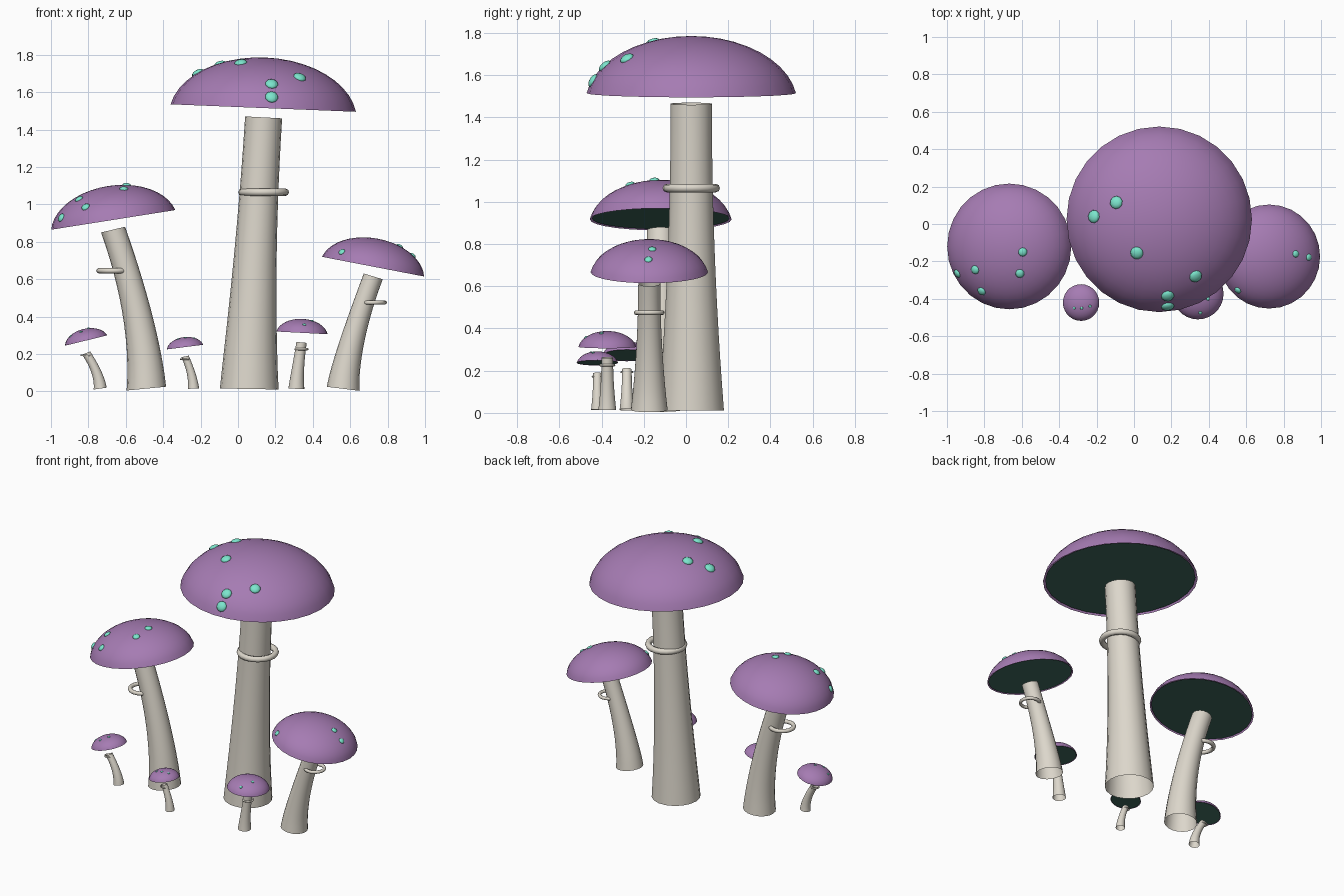
import bpy, bmesh
from math import sin, cos, pi, radians
from mathutils import Vector, Matrix
from mathutils.bvhtree import BVHTree

if "Cube" in bpy.data.objects:
    bpy.data.objects.remove(bpy.data.objects["Cube"])


def material(name, r, g, b):
    m = bpy.data.materials.new(name)
    m.diffuse_color = (r, g, b, 1)
    m.use_nodes = True
    m.node_tree.nodes["Principled BSDF"].inputs["Base Color"].default_value = m.diffuse_color
    return m


STEM = material("stem_cream", 0.72, 0.68, 0.60)
CAP = material("cap_purple", 0.38, 0.20, 0.45)
GILL = material("gill_green", 0.05, 0.14, 0.11)
SPOT = material("spot_mint", 0.20, 0.79, 0.61)


def finish(bm, name, mat):
    me = bpy.data.meshes.new(name)
    for f in bm.faces:
        f.smooth = True
    bm.to_mesh(me)
    me.materials.append(mat)
    ob = bpy.data.objects.new(name, me)
    bpy.context.collection.objects.link(ob)
    return ob


def loft(rings, segs, pole=None):
    """Skin circles given as (centre, radius, tilt about y); optional end pole."""
    bm = bmesh.new()
    loops = []
    for c, r, tilt in rings:
        rot = Matrix.Rotation(tilt, 3, 'Y')
        loops.append([bm.verts.new(c + rot @ Vector((r * cos(2 * pi * i / segs),
                                                     r * sin(2 * pi * i / segs), 0)))
                      for i in range(segs)])
    for a, b in zip(loops, loops[1:]):
        for i in range(segs):
            j = (i + 1) % segs
            bm.faces.new((a[i], a[j], b[j], b[i]))
    if pole is not None:
        top = bm.verts.new(pole)
        for i in range(segs):
            bm.faces.new((loops[-1][i], loops[-1][(i + 1) % segs], top))
    bm.normal_update()
    return bm


def mushroom(name, y, base, top, radii, tilts, bend, cap, ring, spots, spot_r):
    # curved, flared open stem
    t0, t1 = (radians(a) for a in tilts)
    rings = []
    for k in range(13):
        t = k / 12
        c = Vector((base[0] + (top[0] - base[0]) * t ** bend, y,
                    base[1] + (top[1] - base[1]) * t))
        rings.append((c, radii[1] + (radii[0] - radii[1]) * (1 - t) ** 2,
                      t0 + (t1 - t0) * t))
    bm = loft(rings, 18)
    finish(bm, name + "_stem", STEM)
    bm.free()

    # stem ring
    ring_z, outer, tube = ring
    bpy.ops.mesh.primitive_torus_add(location=(top[0], y, ring_z), major_segments=20,
                                     minor_segments=8, major_radius=outer - tube,
                                     minor_radius=tube)
    ob = bpy.context.object
    ob.name = name + "_stem_ring"
    ob.data.materials.append(STEM)
    bpy.ops.object.shade_smooth()

    # domed cap
    cx, cz, R, tilt = cap
    tilt = radians(tilt)
    c = Vector((cx, y, cz))
    up = Vector((sin(tilt), 0, cos(tilt)))
    h, end = 0.545 * R, radians(81)
    rings = []
    for k in range(10):
        a = end * (1 - k / 10)
        z = h * (cos(a) - cos(end)) / (1 - cos(end))
        rings.append((c + up * z, R * sin(a) / sin(end), tilt))
    bm = loft(rings, 28, c + up * h)
    tree = BVHTree.FromBMesh(bm)
    finish(bm, name + "_cap", CAP)
    bm.free()

    # flat gills just inside the rim
    g = c + up * 0.015 * R
    bm = loft([(g, 0.97 * R, tilt)], 28, g)
    bmesh.ops.reverse_faces(bm, faces=bm.faces)
    finish(bm, name + "_gills", GILL)
    bm.free()

    # flattened spots dropped onto the cap
    bm = bmesh.new()
    for sx, sy in spots:
        hit, n, _, _ = tree.ray_cast(Vector((sx, sy, 3)), Vector((0, 0, -1)))
        if hit is None:
            continue
        m = (Matrix.Translation(hit) @ n.to_track_quat('Z', 'Y').to_matrix().to_4x4()
             @ Matrix.Diagonal((1, 1, 0.5, 1)))
        bmesh.ops.create_uvsphere(bm, u_segments=10, v_segments=6, radius=spot_r, matrix=m)
    finish(bm, name + "_spots", SPOT)
    bm.free()


# three large mushrooms
mushroom("tall_mushroom", 0.025, (0.06, 0.013), (0.137, 1.465), (0.157, 0.099), (1, 3), 1.2,
         (0.135, 1.515, 0.496, 2.3), (1.065, 0.136, 0.02),
         [(-0.215, 0.04), (-0.095, 0.115), (0.015, -0.155), (0.33, -0.28),
          (0.18, -0.385), (0.18, -0.44)], 0.035)
mushroom("left_mushroom", -0.12, (-0.49, 0.015), (-0.668, 0.865), (0.106, 0.066), (-5.5, -13.5),
         1.7, (-0.667, 0.917, 0.336, -9), (0.645, 0.09, 0.014),
         [(-0.945, -0.265), (-0.85, -0.245), (-0.815, -0.36), (-0.61, -0.265),
          (-0.595, -0.15)], 0.024)
mushroom("right_mushroom", -0.174, (0.562, 0.014), (0.723, 0.615), (0.088, 0.053), (7, 17),
         1.4, (0.722, 0.667, 0.278, 10.9), (0.475, 0.073, 0.011),
         [(0.865, -0.16), (0.935, -0.178), (0.555, -0.355)], 0.019)

# three small mushrooms
mushroom("small_left_mushroom", -0.28, (-0.737, 0.015), (-0.812, 0.205), (0.035, 0.023),
         (-8, -22), 1.7, (-0.812, 0.272, 0.116, -13.7), (0.193, 0.031, 0.005),
         [(-0.895, -0.31), (-0.84, -0.34), (-0.80, -0.30)], 0.009)
mushroom("small_middle_mushroom", -0.42, (-0.238, 0.015), (-0.283, 0.187), (0.03, 0.02),
         (-3, -13), 1.7, (-0.283, 0.237, 0.098, -7.3), (0.172, 0.027, 0.004),
         [(-0.32, -0.45), (-0.28, -0.45), (-0.235, -0.44)], 0.008)
mushroom("small_right_mushroom", -0.373, (0.312, 0.014), (0.34, 0.262), (0.043, 0.028),
         (1.5, 5), 1.4, (0.342, 0.313, 0.137, 3), (0.226, 0.038, 0.006),
         [(0.355, -0.475), (0.395, -0.40)], 0.01)
